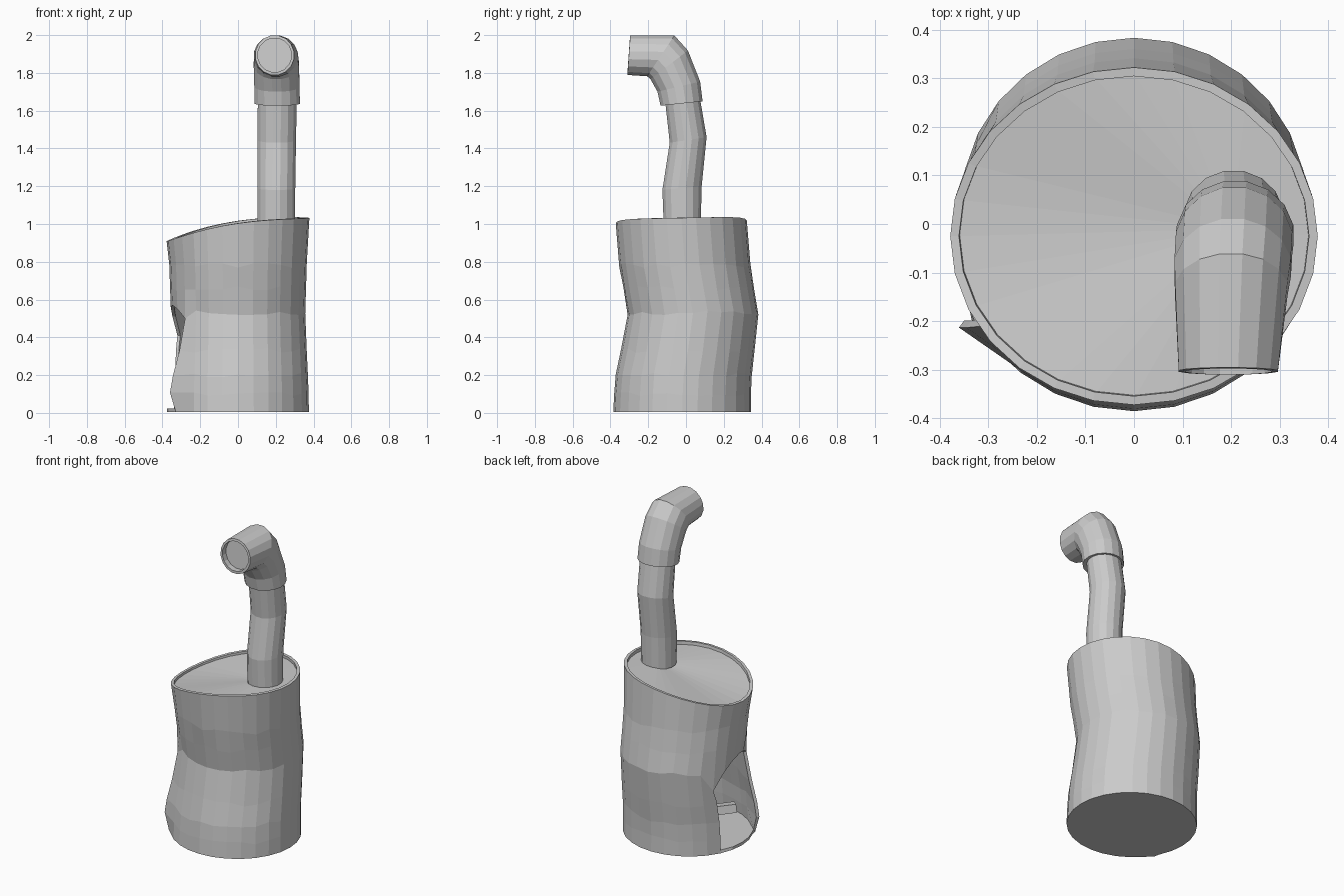
import bpy, bmesh, math, random

if "Cube" in bpy.data.objects:
    bpy.data.objects.remove(bpy.data.objects["Cube"])

random.seed(4)
N = 28                                   # sides of the barrel


def finish(name, bm):
    me = bpy.data.meshes.new(name)
    bm.to_mesh(me)
    bm.free()
    ob = bpy.data.objects.new(name, me)
    bpy.context.collection.objects.link(ob)
    return ob


def bridge(bm, a, b, skip=()):
    n = len(a)
    for i in range(n):
        if i not in skip:
            bm.faces.new((a[i], a[(i + 1) % n], b[(i + 1) % n], b[i]))


def rim_z(x, y):
    # the rim sags toward the left
    t = max(0, (0.38 - x) / 0.76)
    return 1.033 - 0.125 * t ** 2.5 + 0.02 * y


# barrel: dented rings of (z, centre y, radius x, radius y)
rings = [(0.006, -0.02, 0.375, 0.365), (0.10, -0.018, 0.374, 0.362),
         (0.20, -0.012, 0.37, 0.36), (0.33, 0.01, 0.364, 0.353),
         (0.53, 0.037, 0.356, 0.346), (0.66, 0.014, 0.36, 0.346),
         (0.78, -0.006, 0.364, 0.347), (None, -0.025, 0.378, 0.347)]
arch = {12: 0.41, 13: 0.51, 14: 0.56, 15: 0.57, 16: 0.55, 17: 0.50}
flap = [(-0.33, -0.215), (-0.36, -0.213), (-0.345, -0.213), (-0.31, -0.21), (-0.28, -0.2)]

bm = bmesh.new()
rows = []
for r, (z, cy, rx, ry) in enumerate(rings):
    row = []
    for i in range(N):
        a = 2 * math.pi * i / N
        x, y = rx * math.cos(a), cy + ry * math.sin(a)
        zz = rim_z(x, y) if z is None else z
        if z is not None and r > 0:
            zz += random.uniform(-0.012, 0.012)
        if r == 4:
            zz = arch.get(i, zz)         # top edge of the torn opening
        if i == 17 and r < 5:
            x, y = flap[r]               # edge bent outward
        row.append(bm.verts.new((x, y, zz)))
    rows.append(row)
for r in range(len(rows) - 1):
    bridge(bm, rows[r], rows[r + 1], skip=range(12, 17) if r < 4 else ())
bm.faces.new(list(reversed(rows[0])))
barrel = finish("barrel_body", bm)
m = barrel.modifiers.new("wall", 'SOLIDIFY')
m.thickness = 0.018
m.offset = -1

# sunken lid fanning toward the pipe
bm = bmesh.new()
hub = bm.verts.new((0.2, -0.01, 1.01))
edge = []
for i in range(N):
    a = 2 * math.pi * i / N
    x, y = 0.366 * math.cos(a), -0.025 + 0.335 * math.sin(a)
    edge.append(bm.verts.new((x, y, rim_z(x, y) - 0.018)))
for i in range(N):
    bm.faces.new((edge[i], edge[(i + 1) % N], hub))
finish("barrel_lid", bm)


def tube(name, sections, sides=16, cap=False):
    # section: outer (y, z), inner (y, z), centre x, radius x
    bm = bmesh.new()
    prev = None
    for (oy, oz), (iy, iz), cx, rx in sections:
        ring = []
        for i in range(sides):
            a = 2 * math.pi * (i + 0.5) / sides
            s = math.sin(a)
            ring.append(bm.verts.new((cx + rx * math.cos(a),
                                      (oy + iy) / 2 + s * (oy - iy) / 2,
                                      (oz + iz) / 2 + s * (oz - iz) / 2)))
        if prev:
            bridge(bm, prev, ring)
        prev = ring
    if cap:
        bm.faces.new(prev)
    return finish(name, bm)


# crooked lower pipe
tube("stove_pipe", [((0.08, 1.0), (-0.12, 1.0), 0.203, 0.102),
                    ((0.085, 1.2), (-0.127, 1.18), 0.203, 0.102),
                    ((0.111, 1.46), (-0.088, 1.43), 0.205, 0.104),
                    ((0.075, 1.67), (-0.112, 1.65), 0.208, 0.105)])

# elbow with collar at the bottom and recessed mouth
tube("pipe_elbow", [((0.07, 1.648), (-0.11, 1.63), 0.208, 0.102),
                    ((0.09, 1.65), (-0.137, 1.626), 0.208, 0.122),
                    ((0.077, 1.755), (-0.153, 1.70), 0.206, 0.122),
                    ((0.012, 1.92), (-0.19, 1.765), 0.203, 0.122),
                    ((-0.06, 2.0), (-0.207, 1.78), 0.2, 0.118),
                    ((-0.295, 2.0), (-0.31, 1.787), 0.194, 0.104),
                    ((-0.297, 1.985), (-0.31, 1.803), 0.194, 0.09),
                    ((-0.262, 1.985), (-0.275, 1.803), 0.194, 0.09)], cap=True)

# charred piece lying inside the opening
bpy.ops.mesh.primitive_cube_add(size=1, location=(-0.04, -0.16, 0.08),
                                rotation=(0.2, 0.06, math.radians(45)))
log = bpy.context.object
log.name = "inner_log"
log.scale = (0.32, 0.07, 0.05)
